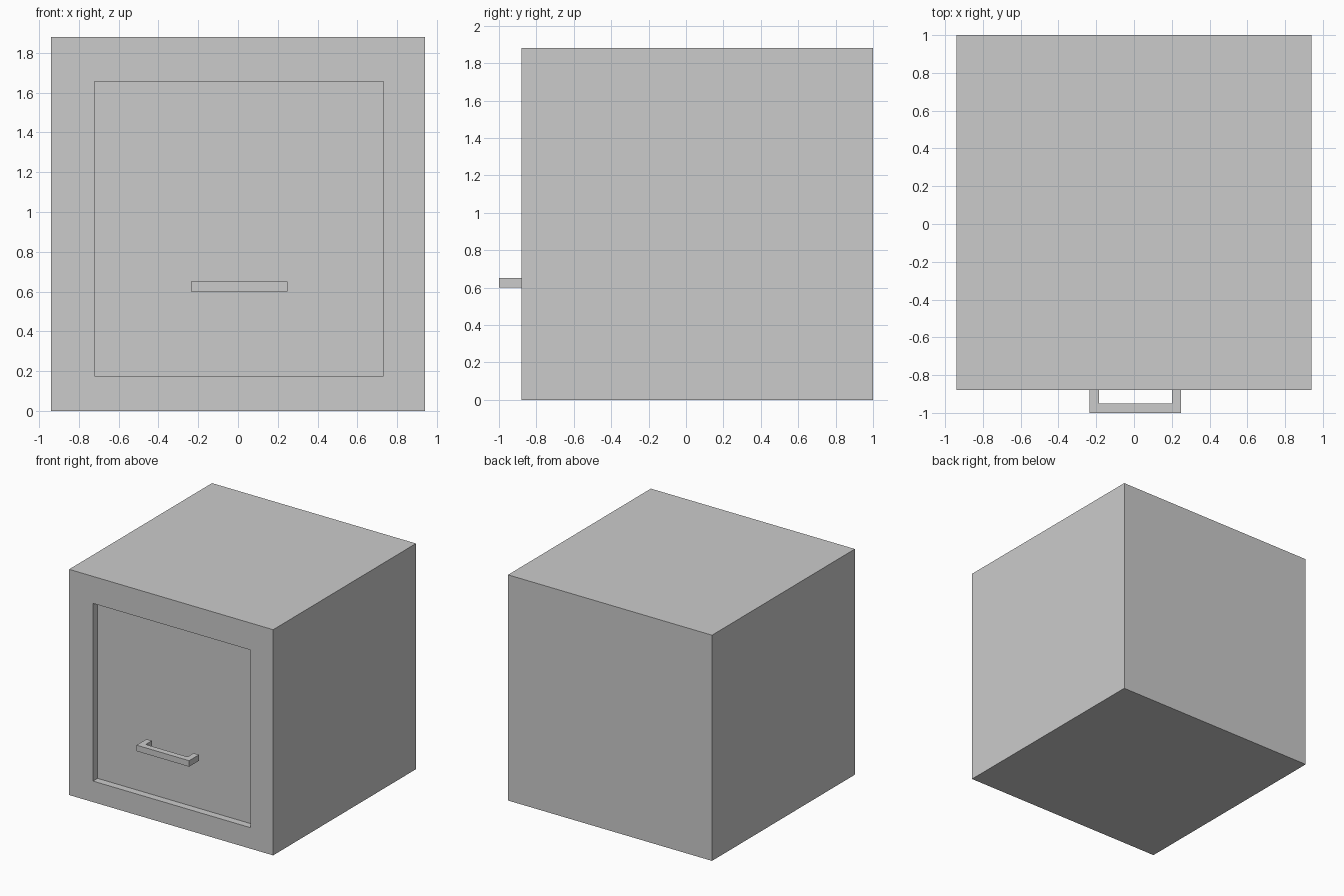
import bpy
import bmesh
from mathutils import Vector

cube = bpy.data.objects.get("Cube")
if cube:
    bpy.data.objects.remove(cube, do_unlink=True)

# Single plain grey
grey = bpy.data.materials.new("light grey")
grey.use_nodes = True
colour = (0.6, 0.6, 0.6, 1)
grey.diffuse_color = colour
grey.node_tree.nodes["Principled BSDF"].inputs["Base Color"].default_value = colour


def make_object(name, bm):
    bmesh.ops.recalc_face_normals(bm, faces=bm.faces[:])
    mesh = bpy.data.meshes.new(name)
    bm.to_mesh(mesh)
    bm.free()
    mesh.materials.append(grey)
    obj = bpy.data.objects.new(name, mesh)
    bpy.context.collection.objects.link(obj)
    return obj


def box_mesh(low, high):
    low, high = Vector(low), Vector(high)
    bm = bmesh.new()
    bmesh.ops.create_cube(bm, size=1)
    bmesh.ops.scale(bm, vec=high - low, verts=bm.verts)
    bmesh.ops.translate(bm, vec=(low + high) / 2, verts=bm.verts)
    return bm


def prism(name, outline, bottom, top):
    bm = bmesh.new()
    face = bm.faces.new([bm.verts.new((x, y, bottom)) for x, y in outline])
    walls = bmesh.ops.extrude_face_region(bm, geom=[face], use_keep_orig=True)
    moved = [v for v in walls["geom"] if isinstance(v, bmesh.types.BMVert)]
    bmesh.ops.translate(bm, vec=(0, 0, top - bottom), verts=moved)
    return make_object(name, bm)


# Cabinet body with a recessed door panel in the front face
FRONT, BACK, HALF, HEIGHT = -0.88, 1.0, 0.94, 1.88
DOOR_LEFT, DOOR_RIGHT, DOOR_BOTTOM, DOOR_TOP = -0.72, 0.73, 0.175, 1.655
RECESS = 0.06

bm = box_mesh((-HALF, FRONT, 0), (HALF, BACK, HEIGHT))
front = min(bm.faces, key=lambda f: f.calc_center_median().y)
bmesh.ops.inset_region(bm, faces=[front], thickness=0.2)
for v in front.verts:
    v.co.x = DOOR_LEFT if v.co.x < 0 else DOOR_RIGHT
    v.co.z = DOOR_BOTTOM if v.co.z < HEIGHT / 2 else DOOR_TOP
pushed = bmesh.ops.extrude_discrete_faces(bm, faces=[front])["faces"][0]
bmesh.ops.translate(bm, vec=(0, RECESS, 0), verts=pushed.verts)
make_object("cabinet_body", bm)

# Handle: an L-shaped bar and left arm, closed by a separate right arm
TIP, ROOT, THICK = -1.0, -0.87, 0.05
LEFT, RIGHT, LOW, HIGH = -0.235, 0.25, 0.6, 0.65
JOINT = RIGHT - THICK
prism("handle_bar",
      [(LEFT, TIP), (JOINT, TIP), (JOINT, TIP + THICK),
       (LEFT + THICK, TIP + THICK), (LEFT + THICK, ROOT), (LEFT, ROOT)],
      LOW, HIGH)
make_object("handle_right_arm", box_mesh((JOINT, TIP, LOW), (RIGHT, ROOT, HIGH)))
